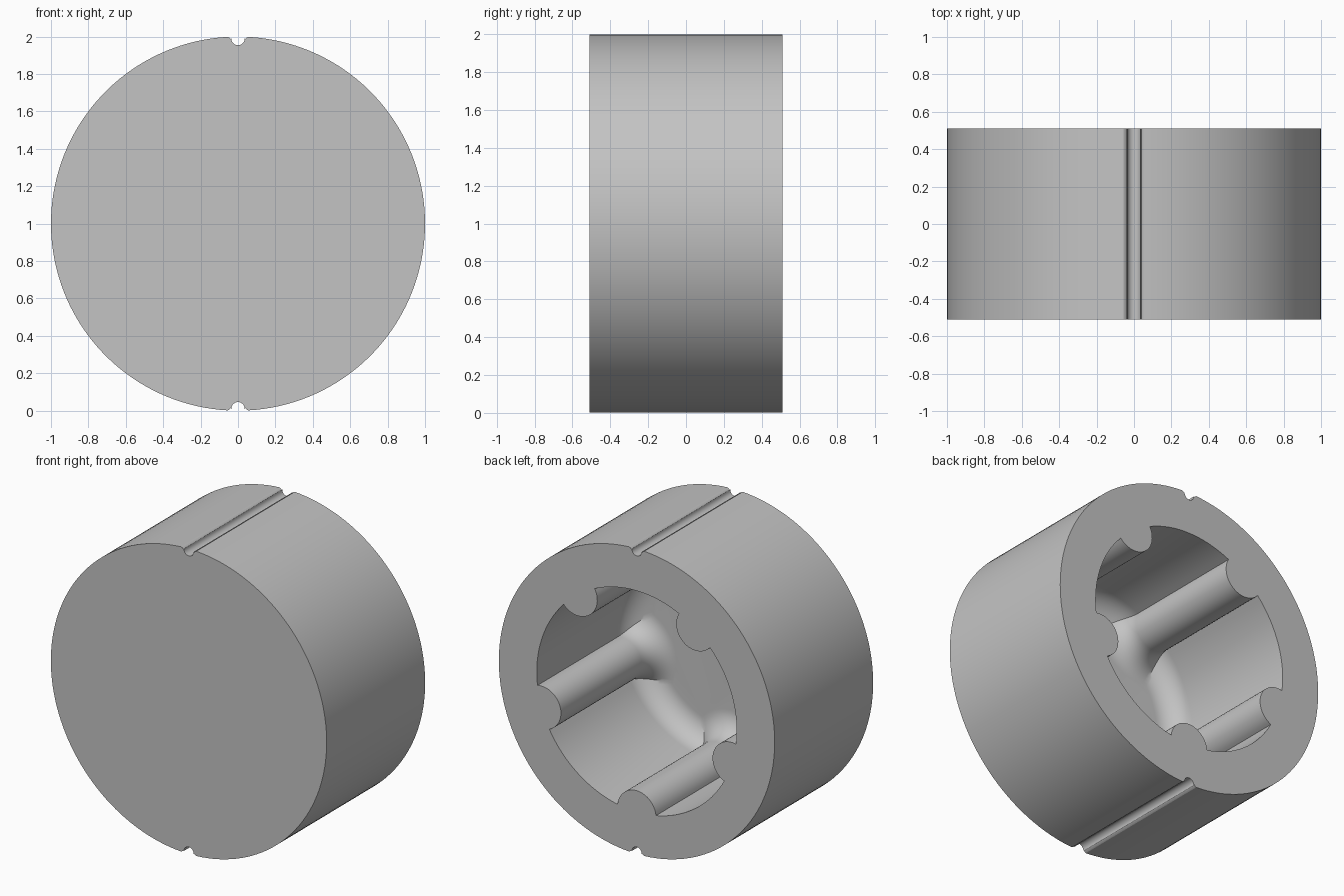
import bpy, bmesh
from math import sin, cos, pi, acos, atan2, sqrt, radians
from mathutils import Vector

cube = bpy.data.objects.get("Cube")
if cube:
    bpy.data.objects.remove(cube)

HALF = 0.51            # half depth of the body
BORE = 0.725           # cavity radius, also where the ribs are centred
RIB = 0.14             # rib radius
FILLET = 0.15          # rounding between cavity walls and floor
FLOOR = 0.985          # cavity depth
RIBS = 5


def arc(cx, cz, r, a0, a1, n):
    return [(cx + r * cos(a0 + (a1 - a0) * i / n),
             cz + r * sin(a0 + (a1 - a0) * i / n)) for i in range(n + 1)]


def body_outline():
    """Round outline with a small rounded groove at top and bottom."""
    lip = 0.055
    half = arc(0, 0, 1, -pi / 2 + lip, pi / 2 - lip, 72)
    half += [(0.046, 0.994), (0.039, 0.986)]
    half += arc(0, 0.99, 0.036, 0, -pi, 12)
    half += [(-0.039, 0.986), (-0.046, 0.994)]
    return half + [(-x, -z) for x, z in half]


def cavity_outline(d):
    """Ribbed cavity section, shrunk inward by d."""
    a, b = BORE - d, RIB + d
    phi = acos((a * a + BORE * BORE - b * b) / (2 * a * BORE))
    # angle of the wall corner as seen from the rib centre
    t = atan2(a * sin(phi), a * cos(phi) - BORE) % (2 * pi)
    step = 2 * pi / RIBS
    points = []
    for k in range(RIBS):
        mid = -pi / 2 + k * step
        cx, cz = BORE * cos(mid), BORE * sin(mid)
        points += arc(cx, cz, b, mid - t + 2 * pi, mid + t, 20)[:-1]
        points += arc(0, 0, a, mid + phi, mid + step - phi, 16)[:-1]
    return points


bm = bmesh.new()


def ring(points, y):
    return [bm.verts.new((x, y, z + 1)) for x, z in points]


def bridge(r0, r1):
    for i in range(len(r0)):
        j = (i + 1) % len(r0)
        bm.faces.new((r0[i], r0[j], r1[j], r1[i]))


def loop_edges(r):
    return [bm.edges.get((r[i], r[i - 1])) for i in range(len(r))]


# Outer wall and closed front
outline = body_outline()
front = ring(outline, -HALF)
back = ring(outline, HALF)
bridge(front, back)
bm.faces.new(front)

# Ribbed cavity, rounded into its floor
mouth = ring(cavity_outline(0), HALF)
last = mouth
for i in range(13):
    a = pi / 2 * i / 12
    r = ring(cavity_outline(FILLET * (1 - cos(a))),
             HALF - FLOOR + FILLET * (1 - sin(a)))
    bridge(last, r)
    last = r
bm.faces.new(last)

# Flat rim around the opening
bmesh.ops.triangle_fill(bm, use_beauty=True, use_dissolve=False,
                        edges=loop_edges(back) + loop_edges(mouth),
                        normal=Vector((0, 1, 0)))
bmesh.ops.recalc_face_normals(bm, faces=bm.faces[:])

mesh = bpy.data.meshes.new("ribbed_cap")
bm.to_mesh(mesh)
bm.free()
cap = bpy.data.objects.new("ribbed_cap", mesh)
bpy.context.collection.objects.link(cap)

# Single grey material
grey = bpy.data.materials.new("plain_grey")
grey.use_nodes = True
colour = (0.55, 0.55, 0.55, 1)
grey.diffuse_color = colour
grey.node_tree.nodes["Principled BSDF"].inputs["Base Color"].default_value = colour
mesh.materials.append(grey)

bpy.ops.object.select_all(action='DESELECT')
cap.select_set(True)
bpy.context.view_layer.objects.active = cap
bpy.ops.object.shade_smooth_by_angle(angle=radians(30))
